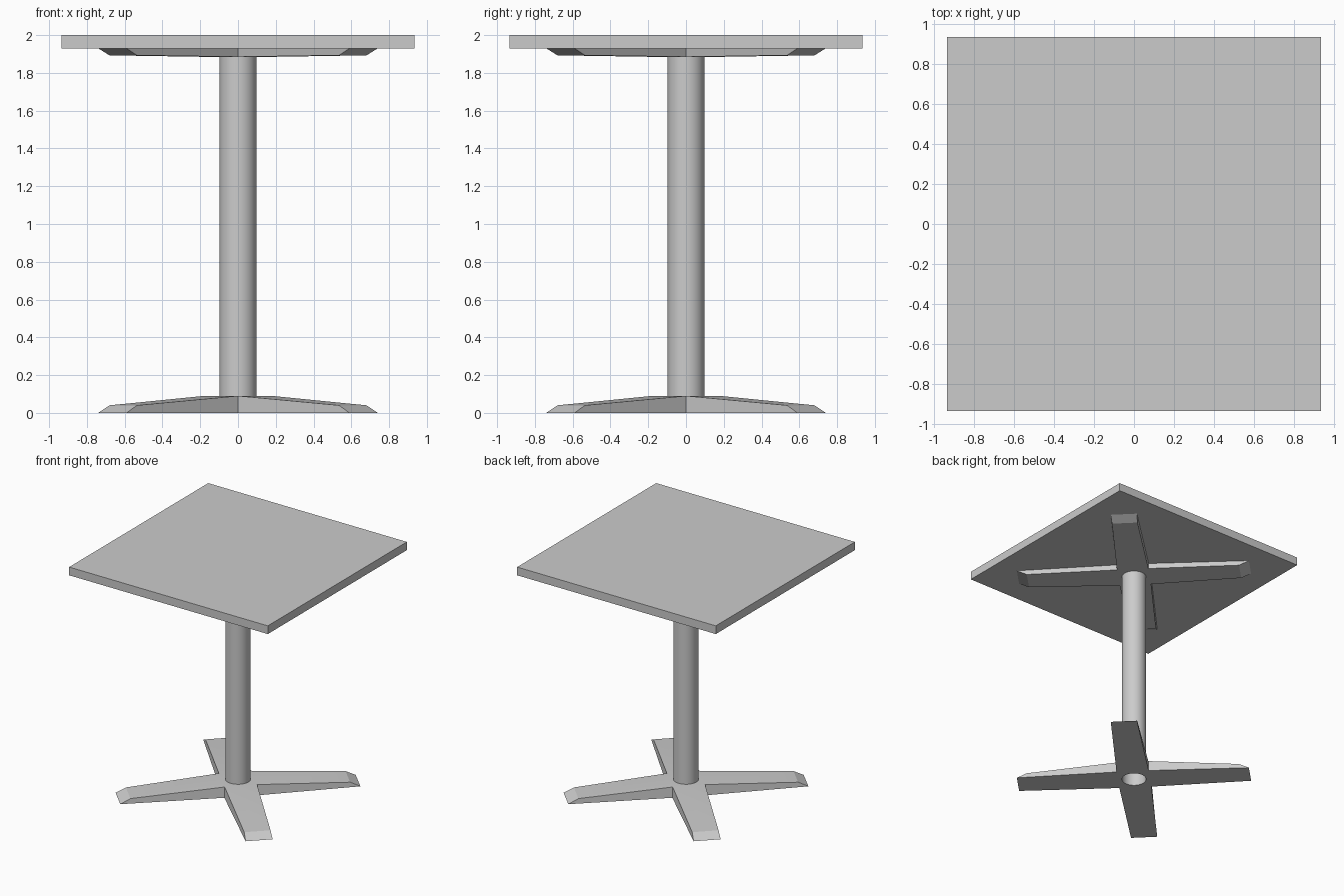
import bpy, bmesh, math
from mathutils import Matrix, Vector

cube = bpy.data.objects.get("Cube")
if cube:
    bpy.data.objects.remove(cube, do_unlink=True)

grey = bpy.data.materials.new("light grey")
grey.use_nodes = True
grey.diffuse_color = (0.6, 0.6, 0.6, 1)
grey.node_tree.nodes["Principled BSDF"].inputs["Base Color"].default_value = (0.6, 0.6, 0.6, 1)


def add_object(name, bm):
    bmesh.ops.recalc_face_normals(bm, faces=bm.faces)
    mesh = bpy.data.meshes.new(name)
    bm.to_mesh(mesh)
    bm.free()
    mesh.materials.append(grey)
    obj = bpy.data.objects.new(name, mesh)
    bpy.context.collection.objects.link(obj)
    return obj


def tube(name, radius, z0, z1, capped=False):
    bm = bmesh.new()
    bmesh.ops.create_cone(bm, segments=32, cap_ends=capped, radius1=radius, radius2=radius,
                          depth=z1 - z0, matrix=Matrix.Translation((0, 0, (z0 + z1) / 2)))
    return add_object(name, bm)


def star(name, flat_z, hub_z, end_z):
    """Four tapered diagonal arms with slanted ends, meeting in a square hub."""
    bm = bmesh.new()

    def ring(hub, reach, half, z_hub, z_end):
        verts = []
        for k in range(4):
            turn = Matrix.Rotation(math.radians(45 + 90 * k), 3, "Z")
            for p in ((hub, -hub, z_hub), (reach, -half, z_end), (reach, half, z_end)):
                verts.append(bm.verts.new(turn @ Vector(p)))
        return verts

    wide = ring(0.13, 0.94, 0.106, flat_z, flat_z)
    narrow = ring(0.127, 0.86, 0.103, hub_z, end_z)
    for r in (wide, narrow):
        bm.faces.new(r[::3])
        for k in range(0, 12, 3):
            bm.faces.new((r[k], r[k + 1], r[k + 2], r[(k + 3) % 12]))
    for i in range(12):
        j = (i + 1) % 12
        bm.faces.new((wide[i], wide[j], narrow[j], narrow[i]))
    return add_object(name, bm)


# Square table top
bm = bmesh.new()
bmesh.ops.create_cube(bm, size=1, matrix=Matrix.Translation((0, 0, 1.965))
                      @ Matrix.Diagonal((1.87, 1.87, 0.07, 1)))
add_object("table_top", bm)

# Bracket under the top and foot on the floor
star("top_bracket", 1.93, 1.885, 1.893)
foot = star("foot", 0, 0.09, 0.04)

# Hole through the middle of the foot
cutter = tube("hole_cutter", 0.097, -0.1, 0.2, capped=True)
cutter.hide_render = True
bpy.context.view_layer.objects.active = foot
hole = foot.modifiers.new("hole", "BOOLEAN")
hole.operation = "DIFFERENCE"
hole.object = cutter
bpy.ops.object.modifier_apply(modifier=hole.name)
bpy.data.objects.remove(cutter, do_unlink=True)

# Hollow round column
column = tube("column", 0.098, 0.085, 1.89)
for obj in (column, foot):
    bpy.ops.object.select_all(action="DESELECT")
    obj.select_set(True)
    bpy.context.view_layer.objects.active = obj
    bpy.ops.object.shade_smooth_by_angle(angle=math.radians(20 if obj is column else 12))
